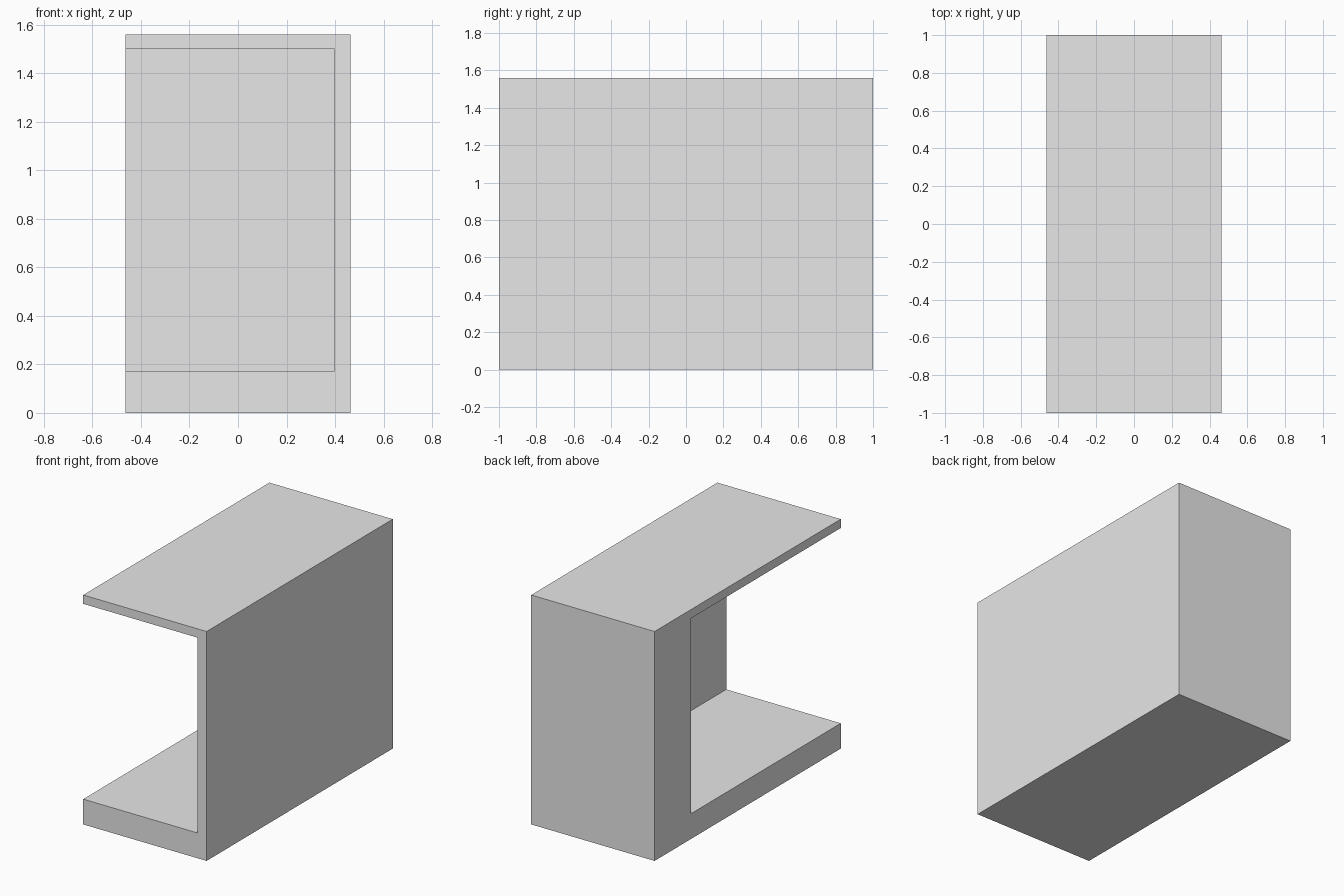
import bpy, bmesh
from mathutils import Matrix, Vector

cube = bpy.data.objects.get("Cube")
if cube:
    bpy.data.objects.remove(cube, do_unlink=True)

grey = bpy.data.materials.new("light grey")
grey.use_nodes = True
colour = (0.8, 0.8, 0.8, 1)
grey.diffuse_color = colour
grey.node_tree.nodes["Principled BSDF"].inputs["Base Color"].default_value = colour


def finish(name, bm):
    bmesh.ops.recalc_face_normals(bm, faces=bm.faces)
    mesh = bpy.data.meshes.new(name)
    bm.to_mesh(mesh)
    bm.free()
    mesh.materials.append(grey)
    obj = bpy.data.objects.new(name, mesh)
    bpy.context.scene.collection.objects.link(obj)
    return obj


def box(name, x0, x1, y0, y1, z0, z1):
    bm = bmesh.new()
    bmesh.ops.create_cube(bm, size=1)
    low, high = Vector((x0, y0, z0)), Vector((x1, y1, z1))
    for v in bm.verts:
        v.co = (low + high) / 2 + v.co * (high - low)
    return finish(name, bm)


def plate(name, outline, y0, y1):
    """Extrude an outline given in x and z from y0 back to y1."""
    bm = bmesh.new()
    face = bm.faces.new([bm.verts.new((x, y0, z)) for x, z in outline])
    moved = bmesh.ops.extrude_face_region(bm, geom=[face])["geom"]
    verts = [v for v in moved if isinstance(v, bmesh.types.BMVert)]
    bmesh.ops.translate(bm, vec=(0, y1 - y0, 0), verts=verts)
    return finish(name, bm)


def button(name, x, z, radius, y0, y1):
    bm = bmesh.new()
    place = Matrix.Translation((x, (y0 + y1) / 2, z)) @ Matrix.Rotation(1.5707963, 4, "X")
    bmesh.ops.create_cone(bm, cap_ends=True, segments=24, radius1=radius,
                          radius2=radius, depth=y1 - y0, matrix=place)
    return finish(name, bm)


# Housing: a block with a recess open at the front and one side
WALL, FLOOR, CEILING, BACK = 0.397, 0.172, 1.5, 0.61
housing = box("housing", -0.464, 0.464, -1, 1, 0, 1.56)
cutter = box("recess_cutter", -0.8, WALL, -1.3, BACK, FLOOR, CEILING)
cutter.hide_render = True
cut = housing.modifiers.new("recess", "BOOLEAN")
cut.operation = "DIFFERENCE"
cut.solver = "EXACT"
cut.object = cutter
bpy.context.view_layer.objects.active = housing
bpy.ops.object.modifier_apply(modifier=cut.name)
bpy.data.objects.remove(cutter, do_unlink=True)

# Thin panel covering most of the back wall
face_y = BACK - 0.003
plate("back_panel", [(-0.263, FLOOR), (WALL, FLOOR), (WALL, CEILING), (-0.259, CEILING)],
      face_y, BACK + 0.002)

# Control plate with two screens and two columns of round buttons
plate("control_plate", [(-0.095, 0.42), (0.234, 0.416), (0.234, 0.68), (-0.095, 0.684)],
      face_y - 0.003, face_y)
front_y = face_y - 0.006
for i, z in enumerate((0.463, 0.553)):
    box(f"screen_{i + 1}", 0.11, 0.198, front_y, front_y + 0.003, z, z + 0.053)
for col in range(2):
    for row in range(4):
        button(f"button_{col + 1}_{row + 1}", -0.019 + 0.046 * col, 0.487 + 0.049 * row,
               0.015, front_y, front_y + 0.003)
